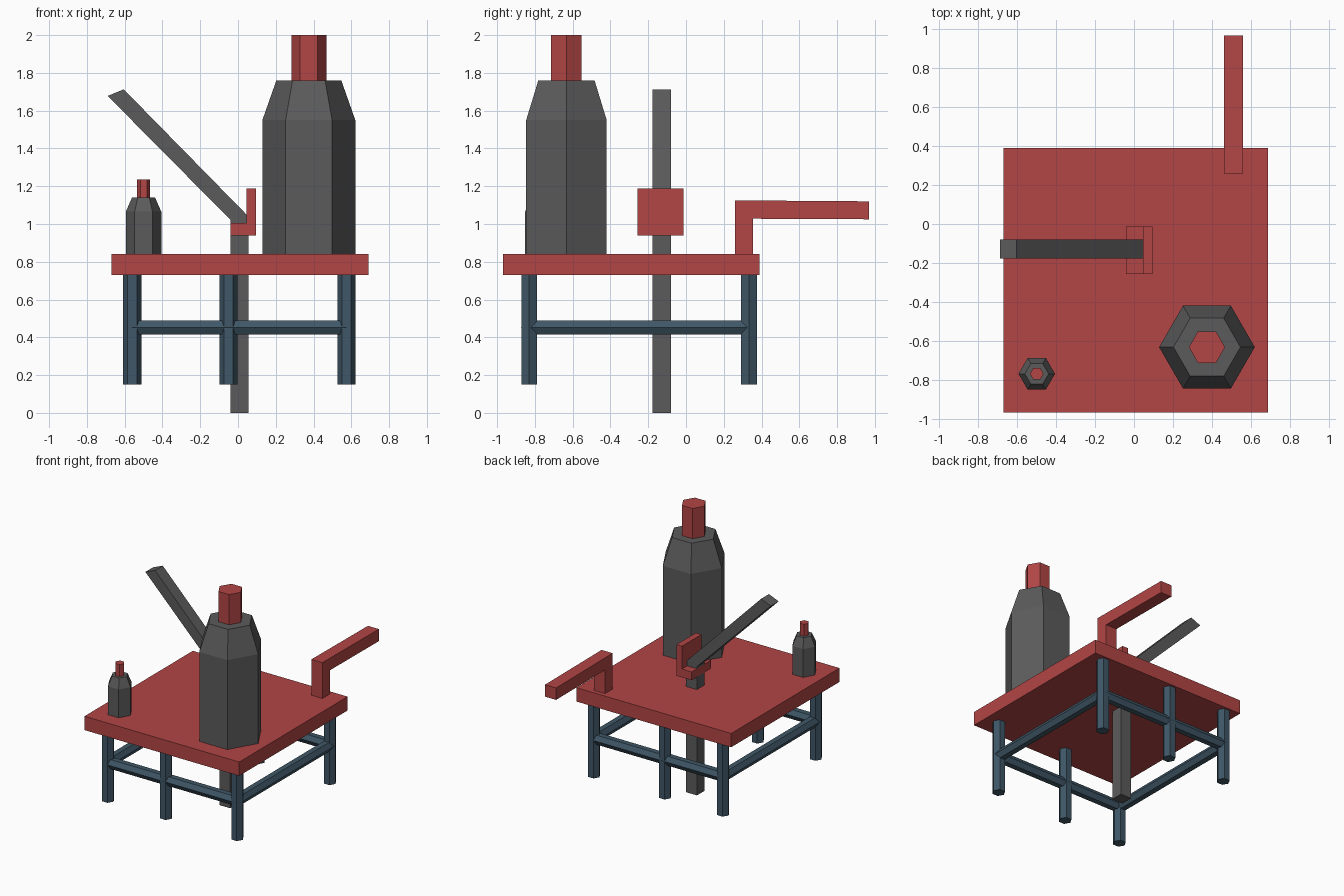
import bpy, bmesh, math
from mathutils import Vector

if "Cube" in bpy.data.objects:
    bpy.data.objects.remove(bpy.data.objects["Cube"])


def material(name, rgb):
    m = bpy.data.materials.new(name)
    m.diffuse_color = (*rgb, 1)
    m.use_nodes = True
    m.node_tree.nodes["Principled BSDF"].inputs["Base Color"].default_value = m.diffuse_color
    return m


RED = material("red", (0.45, 0.06, 0.06))
GREY = material("dark grey", (0.105, 0.105, 0.105))
BLUE = material("slate blue", (0.05, 0.095, 0.135))


def finish(bm, name, mat):
    bmesh.ops.recalc_face_normals(bm, faces=bm.faces)
    me = bpy.data.meshes.new(name)
    bm.to_mesh(me)
    bm.free()
    me.materials.append(mat)
    ob = bpy.data.objects.new(name, me)
    bpy.context.collection.objects.link(ob)
    return ob


def prism(name, outline, vec, mat):
    """Extrude a planar outline along vec."""
    bm = bmesh.new()
    face = bm.faces.new([bm.verts.new(p) for p in outline])
    ext = bmesh.ops.extrude_face_region(bm, geom=[face], use_keep_orig=True)
    verts = [v for v in ext["geom"] if isinstance(v, bmesh.types.BMVert)]
    bmesh.ops.translate(bm, verts=verts, vec=vec)
    return finish(bm, name, mat)


def box(name, x, y, z, mat):
    outline = [(x[0], y[0], z[0]), (x[1], y[0], z[0]), (x[1], y[1], z[0]), (x[0], y[1], z[0])]
    return prism(name, outline, (0, 0, z[1] - z[0]), mat)


def hex_bar(name, a, b, r, u, v, mat):
    """Six-sided bar from a to b; a corner points along u."""
    a, b, u, v = map(Vector, (a, b, u, v))
    pts = [a + r * (math.cos(k * math.pi / 3) * u + math.sin(k * math.pi / 3) * v) for k in range(6)]
    return prism(name, pts, b - a, mat)


def hex_stack(name, x, y, rings, mat):
    """Six-sided body through (radius, z) rings, capped at both ends."""
    bm = bmesh.new()
    loops = [[bm.verts.new((x + r * math.cos(k * math.pi / 3), y + r * math.sin(k * math.pi / 3), z))
              for k in range(6)] for r, z in rings]
    for lo, hi in zip(loops, loops[1:]):
        for k in range(6):
            n = (k + 1) % 6
            bm.faces.new((lo[k], lo[n], hi[n], hi[k]))
    bm.faces.new(loops[0])
    bm.faces.new(loops[-1])
    return finish(bm, name, mat)


X, Y, Z = (1, 0, 0), (0, 1, 0), (0, 0, 1)

# Table top
box("table_top", (-0.67, 0.69), (-0.97, 0.39), (0.73, 0.84), RED)

# Six legs and the rails around them
LEG_X, LEG_Y = (-0.56, -0.05, 0.575), (-0.83, 0.333)
for y, row in zip(LEG_Y, ("front", "back")):
    for x, col in zip(LEG_X, ("left", "middle", "right")):
        hex_bar(f"{row}_{col}_leg", (x, y, 0.15), (x, y, 0.735), 0.048, X, Y, BLUE)
    hex_bar(f"{row}_rail", (LEG_X[0], y, 0.452), (LEG_X[2], y, 0.452), 0.043, Y, Z, BLUE)
for x, side in ((LEG_X[0], "left"), (LEG_X[2], "right")):
    hex_bar(f"{side}_rail", (x, LEG_Y[0], 0.452), (x, LEG_Y[1], 0.452), 0.043, X, Z, BLUE)

# Centre post and slanted lever
box("centre_post", (-0.04, 0.055), (-0.177, -0.08), (0, 0.95), GREY)
lever = [(-0.69, 1.678), (-0.605, 1.713), (0.05, 1.045), (0.05, 0.99), (-0.04, 0.99), (-0.04, 1.022)]
prism("lever", [(x, -0.177, z) for x, z in lever], (0, 0.097, 0), GREY)

# L-shaped bracket on the post
bracket = [(-0.04, 0.94), (0.095, 0.94), (0.095, 1.187), (0.046, 1.187), (0.046, 1.006), (-0.04, 1.006)]
prism("bracket", [(x, -0.258, z) for x, z in bracket], (0, 0.244, 0), RED)

# Bent arm over the back edge
arm = [(0.26, 0.83), (0.355, 0.83), (0.355, 1.028), (0.97, 1.025), (0.97, 1.12), (0.26, 1.125)]
prism("bent_arm", [(0.463, y, z) for y, z in arm], (0.097, 0, 0), RED)

# Bottles with caps
hex_stack("large_bottle", 0.375, -0.633, [(0.246, 0.835), (0.246, 1.55), (0.172, 1.76)], GREY)
hex_stack("large_bottle_cap", 0.375, -0.633, [(0.093, 1.75), (0.093, 2.0)], RED)
hex_stack("small_bottle", -0.5, -0.77, [(0.094, 0.835), (0.094, 1.065), (0.061, 1.14)], GREY)
hex_stack("small_bottle_cap", -0.5, -0.77, [(0.035, 1.13), (0.035, 1.235)], RED)
